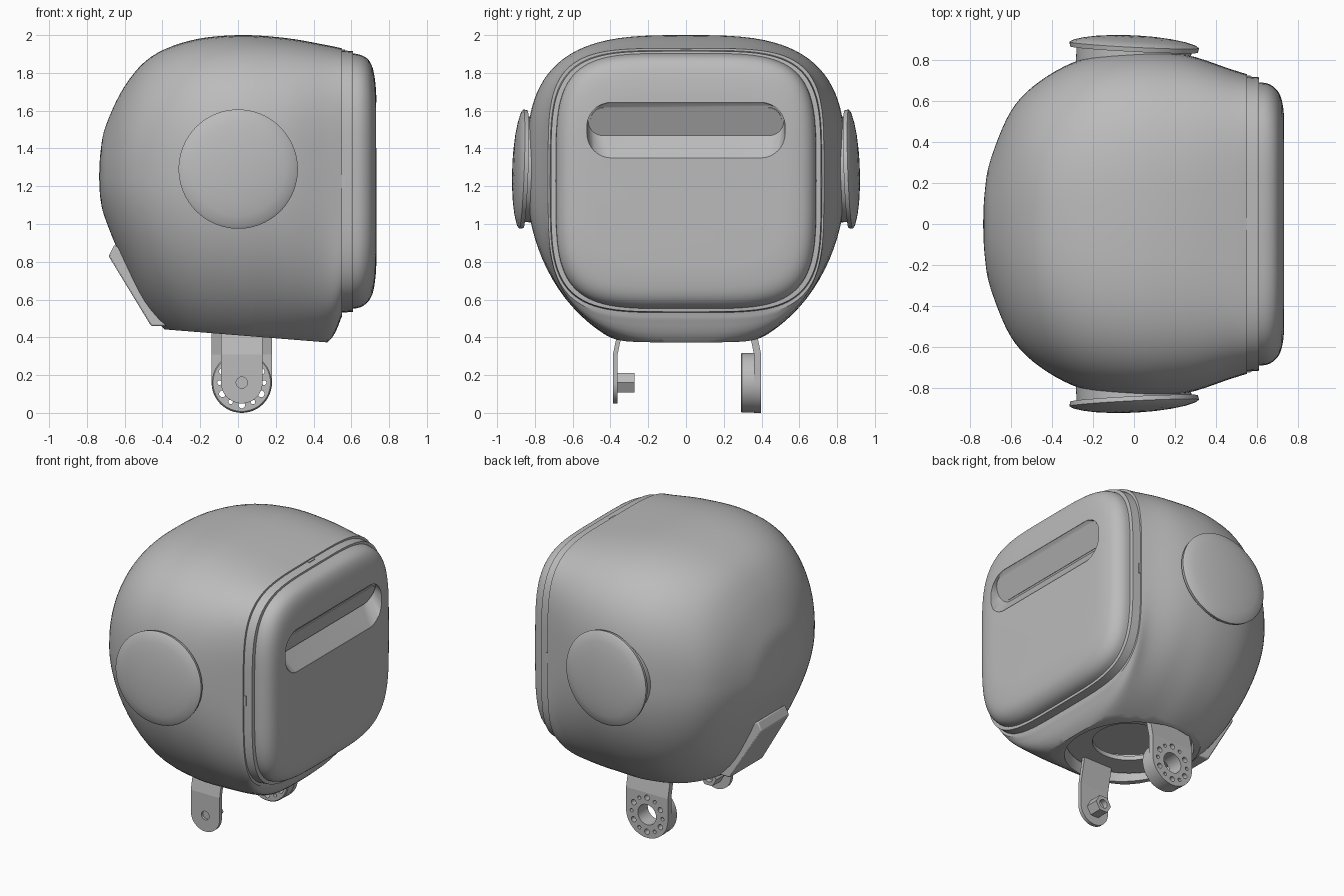
import bpy, bmesh, math
from mathutils import Vector

old = bpy.data.objects.get("Cube")
if old:
    bpy.data.objects.remove(old, do_unlink=True)

grey = bpy.data.materials.new("shell_grey")
grey.use_nodes = True
colour = (0.5, 0.5, 0.5, 1)
grey.diffuse_color = colour
grey.node_tree.nodes["Principled BSDF"].inputs["Base Color"].default_value = colour
parts = []


def loft(name, rings, closed=False, keep=True):
    """Skin a row of equal-length rings; cap the ends unless closed."""
    bm = bmesh.new()
    vs = [[bm.verts.new(p) for p in ring] for ring in rings]
    n = len(vs[0])
    pairs = list(zip(vs, vs[1:]))
    if closed:
        pairs.append((vs[-1], vs[0]))
    else:
        bm.faces.new(vs[0])
        bm.faces.new(vs[-1])
    for a, b in pairs:
        for i in range(n):
            j = (i + 1) % n
            bm.faces.new((a[i], a[j], b[j], b[i]))
    bmesh.ops.recalc_face_normals(bm, faces=bm.faces)
    mesh = bpy.data.meshes.new(name)
    bm.to_mesh(mesh)
    bm.free()
    mesh.materials.append(grey)
    ob = bpy.data.objects.new(name, mesh)
    bpy.context.collection.objects.link(ob)
    if keep:
        parts.append(ob)
    return ob


def cut(ob, cutter, last=True):
    mod = ob.modifiers.new("cut", "BOOLEAN")
    mod.operation = "DIFFERENCE"
    mod.solver = "EXACT"
    mod.object = cutter
    bpy.context.view_layer.objects.active = ob
    bpy.ops.object.modifier_apply(modifier=mod.name)
    if last:
        bpy.data.objects.remove(cutter, do_unlink=True)


def section(x, hw, top, bottom, n_top, n_bottom, mid=1.25, count=96):
    """Rounded-square slice across x, with its own upper and lower roundness."""
    ring = []
    for i in range(count):
        a = math.tau * i / count
        c, s = math.cos(a), math.sin(a)
        n = n_top if s >= 0 else n_bottom
        h = top - mid if s >= 0 else mid - bottom
        y = hw * math.copysign(abs(c) ** (2 / n), c)
        ring.append((x, y, mid + h * math.copysign(abs(s) ** (2 / n), s)))
    return ring


def smooth_rows(rows, steps=5):
    """Catmull-Rom interpolation between profile rows."""
    pts = [rows[0]] + rows + [rows[-1]]
    out = []
    for a, b, c, d in zip(pts, pts[1:], pts[2:], pts[3:]):
        for k in range(steps):
            t = k / steps
            out.append([0.5 * (2 * q + (r - p) * t + (2 * p - 5 * q + 4 * r - s) * t * t
                        + (3 * q - p - 3 * r + s) * t ** 3) for p, q, r, s in zip(a, b, c, d)])
    return out + [rows[-1]]


def lathe(name, profile, centre, axis, sides=64, closed=False, keep=True):
    """Turn (radius, height) pairs around an axis."""
    rot = Vector(axis).to_track_quat("Z", "Y")
    rings = [[Vector(centre) + rot @ Vector((r * math.cos(math.tau * i / sides),
              r * math.sin(math.tau * i / sides), h)) for i in range(sides)] for r, h in profile]
    return loft(name, rings, closed, keep)


def block(name, low, high, shift=0):
    """Box whose top is shifted sideways in y."""
    (x0, y0, z0), (x1, y1, z1) = low, high
    return loft(name, [[(x0, y0 + d, z), (x1, y0 + d, z), (x1, y1 + d, z), (x0, y1 + d, z)]
                       for z, d in ((z0, 0), (z1, shift))])


def rounded(hw, hh, r, k=10):
    """Rounded rectangle outline."""
    out = []
    for q, (sx, sy) in enumerate(((1, 1), (-1, 1), (-1, -1), (1, -1))):
        for i in range(k + 1):
            a = math.pi / 2 * (q + i / k)
            out.append((sx * (hw - r) + r * math.cos(a), sy * (hh - r) + r * math.sin(a)))
    return out


# Main head shell: x, half width, top, bottom, upper and lower roundness
head = loft("head_shell", [section(*row) for row in smooth_rows([
    (-.735, .01, 1.26, 1.24, 2, 2),
    (-.728, .15, 1.38, 1.13, 2, 2),
    (-.70, .31, 1.52, 1.02, 2.1, 2),
    (-.60, .55, 1.73, .78, 2.3, 2),
    (-.46, .695, 1.885, .52, 2.6, 2),
    (-.25, .805, 1.972, .345, 2.9, 2),
    (0, .845, 2.0, .295, 3.1, 2.05),
    (.25, .825, 1.985, .31, 3.3, 2.2),
    (.47, .755, 1.947, .37, 3.9, 2.8),
    (.55, .73, 1.93, .51, 4.3, 4.2)])])
# Sloping flat underside and round neck opening
under = [[(-1, y, -.5), (1, y, -.5), (1, y, .331), (-1, y, .491)] for y in (-1.2, 1.2)]
cut(head, loft("underside_cutter", under, keep=False))
cut(head, lathe("neck_cutter", [(.405, 0), (.405, .62)], (.04, 0, 0), (0, 0, 1), keep=False))

# Face frame and cushioned face panel
loft("face_frame", [section(x, w, t, b, 4.2, 4.2, 1.23) for x, w, t, b in (
    (.545, .72, 1.92, .53), (.608, .715, 1.915, .535), (.61, .70, 1.90, .545))])
face = loft("face_panel", [section(x, w, t, b, 4.2, 4.2, 1.23) for x, w, t, b in smooth_rows([
    (.60, .69, 1.905, .55), (.65, .685, 1.895, .56), (.69, .66, 1.87, .59),
    (.715, .62, 1.82, .64), (.728, .56, 1.74, .72), (.732, .50, 1.68, .78)], 3)])


# Visor slot with an overhanging lens
def lens_ring(hw, hh, r, lift):
    ring = []
    for y, v in rounded(hw, hh, r):
        t = v / .16
        ring.append((.68 + .07 * t + .916 * lift, y, 1.548 + v - .4 * lift))
    return ring


outer = rounded(.525, .147, .13)
cut(face, loft("slot_cutter", [[(x, y, 1.497 + v) for y, v in outer] for x in (.8, .73)]
               + [lens_ring(.518, .08, .079, 0)], keep=False))
loft("visor_lens", [lens_ring(.505, .07, .069, d) for d in (-.005, .006)])

# Small latch tabs on the seam
for side in (-1, 1):
    block("side_tab", (.549, side * .719 - .004, 1.19), (.567, side * .719 + .004, 1.26))
block("top_tab", (.549, -.03, 1.913), (.567, .03, 1.923))

# Domed ear caps on short stems
for side, name in ((1, "left_ear_cap"), (-1, "right_ear_cap")):
    lathe(name, [(.28, -.1), (.28, 0), (.312, 0), (.316, .022), (.30, .033), (.25, .047),
                 (.19, .057), (.12, .064), (.06, .067), (.005, .068)],
          (0, side * .85, 1.29), (.05, side, .035), 96)

# Rear chin plate
chin = [(-.46, .46), (-.685, .83), (-.655, .89), (-.45, .75), (-.36, .46)]
chin_plate = loft("chin_plate", [[(x, y * (1 if z < .6 else .85), z) for x, z in chin]
                                 for y in (-.18, .18)])
bevel = chin_plate.modifiers.new("soft_edges", "BEVEL")
bevel.width, bevel.segments = .008, 2

# Neck ring inside the opening
lathe("neck_ring", [(.23, 0), (.395, 0), (.395, .03), (.23, .03)], (.04, 0, .48),
      (0, 0, 1), closed=True)


# Neck brackets: rounded lower plates with leaning uprights
def bracket(name, r, y0, y1, lean):
    arc = [math.pi + math.pi * i / 24 for i in range(25)]
    outline = [(.02 + r * math.cos(a), .16 + r * math.sin(a)) for a in arc]
    outline += [(.02 + r, .31), (.02 - r, .31)]
    block(name + "_upright", (.02 - r, y0, .31), (.02 + r, y1, .5), lean)
    return loft(name, [[(x, y, z) for x, z in outline] for y in (y0, y1)])


pivot = Vector((.02, 0, .16))
servo_arm = bracket("left_bracket", .16, .36, .398, -.04)
horn = lathe("left_horn", [(.152, 0), (.158, .006), (.158, .07)], pivot + Vector((0, .29, 0)),
             (0, 1, 0))
holes = [(0, 0, .07)]
for i in range(12):
    a = math.tau * i / 12
    holes.append((.118 * math.cos(a), .118 * math.sin(a), .018 if i % 2 else .012))
for x, z, r in holes:
    cutter = lathe("hole_cutter", [(r, 0), (r, .3)], pivot + Vector((x, .2, z)), (0, 1, 0),
                   24, keep=False)
    cut(horn, cutter, last=False)
    cut(servo_arm, cutter)

# Pivot pin: hex nut with a blind hole at each end
pin_arm = bracket("right_bracket", .11, -.387, -.362, .04)
nut = lathe("hex_nut", [(.06, 0), (.06, .09)], pivot + Vector((0, -.363, 0)), (0, 1, 0), 6)
cutter = lathe("pin_cutter", [(.03, 0), (.03, .4)], pivot + Vector((0, -.5, 0)), (0, 1, 0),
               24, keep=False)
cut(pin_arm, cutter, last=False)
cut(nut, cutter)
lathe("pin_core", [(.031, 0), (.031, .06)], pivot + Vector((0, -.37, 0)), (0, 1, 0), 24)

# Smooth shading with crisp edges
bpy.ops.object.select_all(action="DESELECT")
for ob in parts:
    ob.select_set(True)
bpy.context.view_layer.objects.active = head
bpy.ops.object.shade_smooth_by_angle(angle=math.radians(32))
